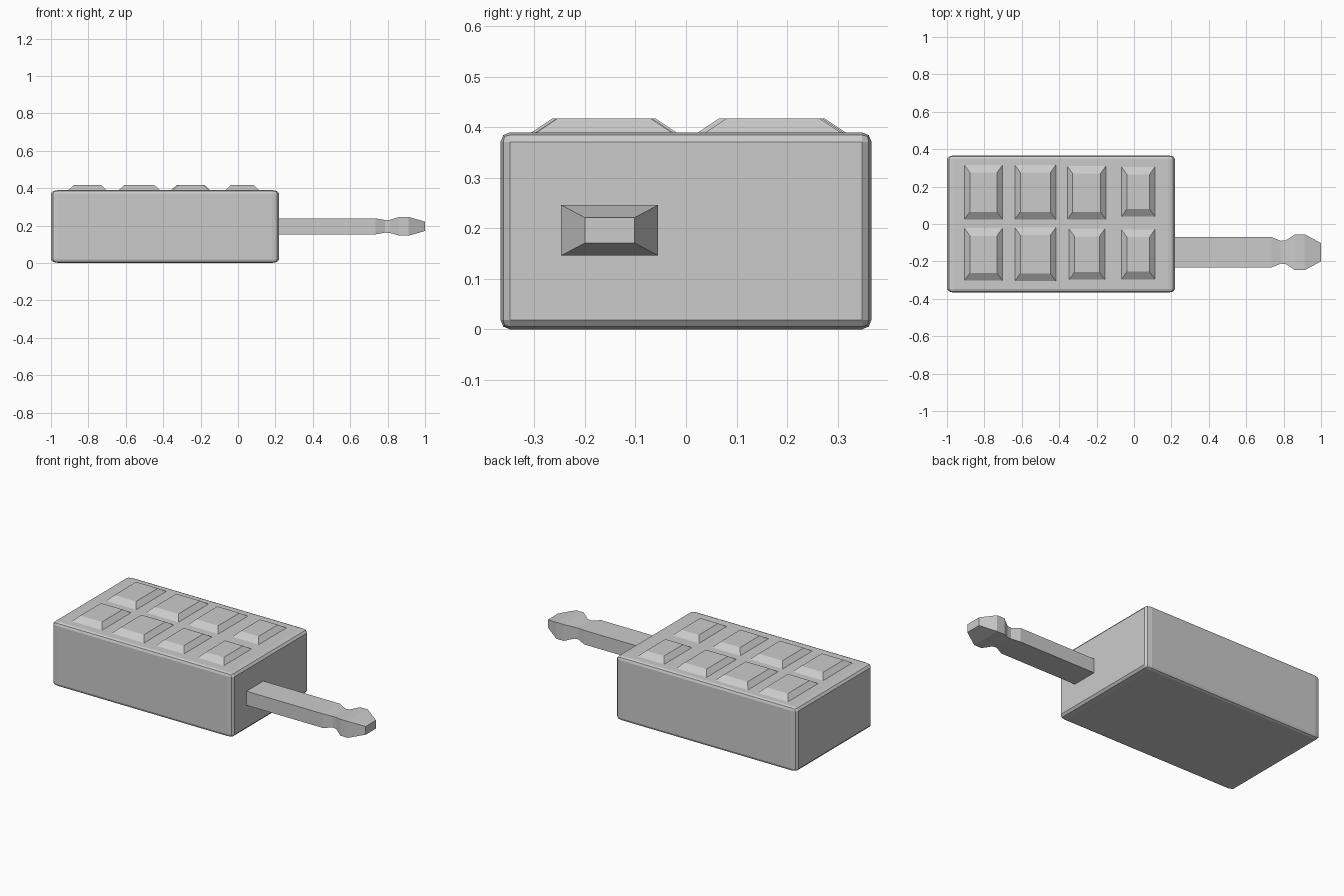
import bpy, bmesh
from mathutils import Matrix

if "Cube" in bpy.data.objects:
    bpy.data.objects.remove(bpy.data.objects["Cube"])


def finish(bm, name):
    bmesh.ops.recalc_face_normals(bm, faces=bm.faces)
    mesh = bpy.data.meshes.new(name)
    bm.to_mesh(mesh)
    bm.free()
    obj = bpy.data.objects.new(name, mesh)
    bpy.context.collection.objects.link(obj)
    return obj


def loft(name, rings):
    """Skin a list of four-point rings and cap both ends."""
    bm = bmesh.new()
    loops = [[bm.verts.new(p) for p in ring] for ring in rings]
    for a, b in zip(loops, loops[1:]):
        for i in range(4):
            j = (i + 1) % 4
            bm.faces.new((a[i], a[j], b[j], b[i]))
    bm.faces.new(loops[0])
    bm.faces.new(loops[-1])
    return finish(bm, name)


# Box body: bevelled at half length, then stretched so the end bevels are longer
X0, X1, Y, H = -1.0, 0.22, 0.367, 0.39
bm = bmesh.new()
bmesh.ops.create_cube(bm, size=1)
bmesh.ops.scale(bm, vec=((X1 - X0) / 2, 2 * Y, H), verts=bm.verts)
bmesh.ops.bevel(bm, geom=bm.edges[:], offset=0.019, segments=2, profile=0.5,
                affect='EDGES')
bmesh.ops.scale(bm, vec=(2, 1, 1), verts=bm.verts)
bmesh.ops.transform(bm, matrix=Matrix.Translation(((X0 + X1) / 2, 0, H / 2)),
                    verts=bm.verts)
finish(bm, "body")


# Raised pads: tapered blocks in two rows of four
def pad(name, x0, x1, y0, y1):
    def ring(dx, dy, z):
        return [(x0 + dx, y0 + dy, z), (x1 - dx, y0 + dy, z),
                (x1 - dx, y1 - dy, z), (x0 + dx, y1 - dy, z)]
    loft(name, [ring(0, 0, H - 0.003), ring(0.032, 0.045, 0.417)])


back_row = [(-0.91, -0.70, 0.02, 0.32), (-0.64, -0.415, 0.02, 0.32),
            (-0.36, -0.147, 0.02, 0.315), (-0.07, 0.115, 0.035, 0.31)]
front_row = [(-0.91, -0.70, -0.307, -0.018), (-0.64, -0.415, -0.31, -0.015),
             (-0.35, -0.153, -0.302, -0.022), (-0.07, 0.115, -0.30, -0.025)]
for row_name, row in (("back", back_row), ("front", front_row)):
    for i, rect in enumerate(row, 1):
        pad(f"{row_name}_pad_{i}", *rect)

# Plug: rectangular rod with a neck and a pointed tip (x, half width, half height)
profile = [(0.20, 0.081, 0.043), (0.735, 0.081, 0.043), (0.785, 0.061, 0.034),
           (0.812, 0.064, 0.035), (0.862, 0.096, 0.050), (0.912, 0.096, 0.050),
           (1.0, 0.049, 0.025)]
CY, CZ = -0.151, 0.196
loft("plug", [[(x, CY - w, CZ - h), (x, CY + w, CZ - h),
               (x, CY + w, CZ + h), (x, CY - w, CZ + h)]
              for x, w, h in profile])
